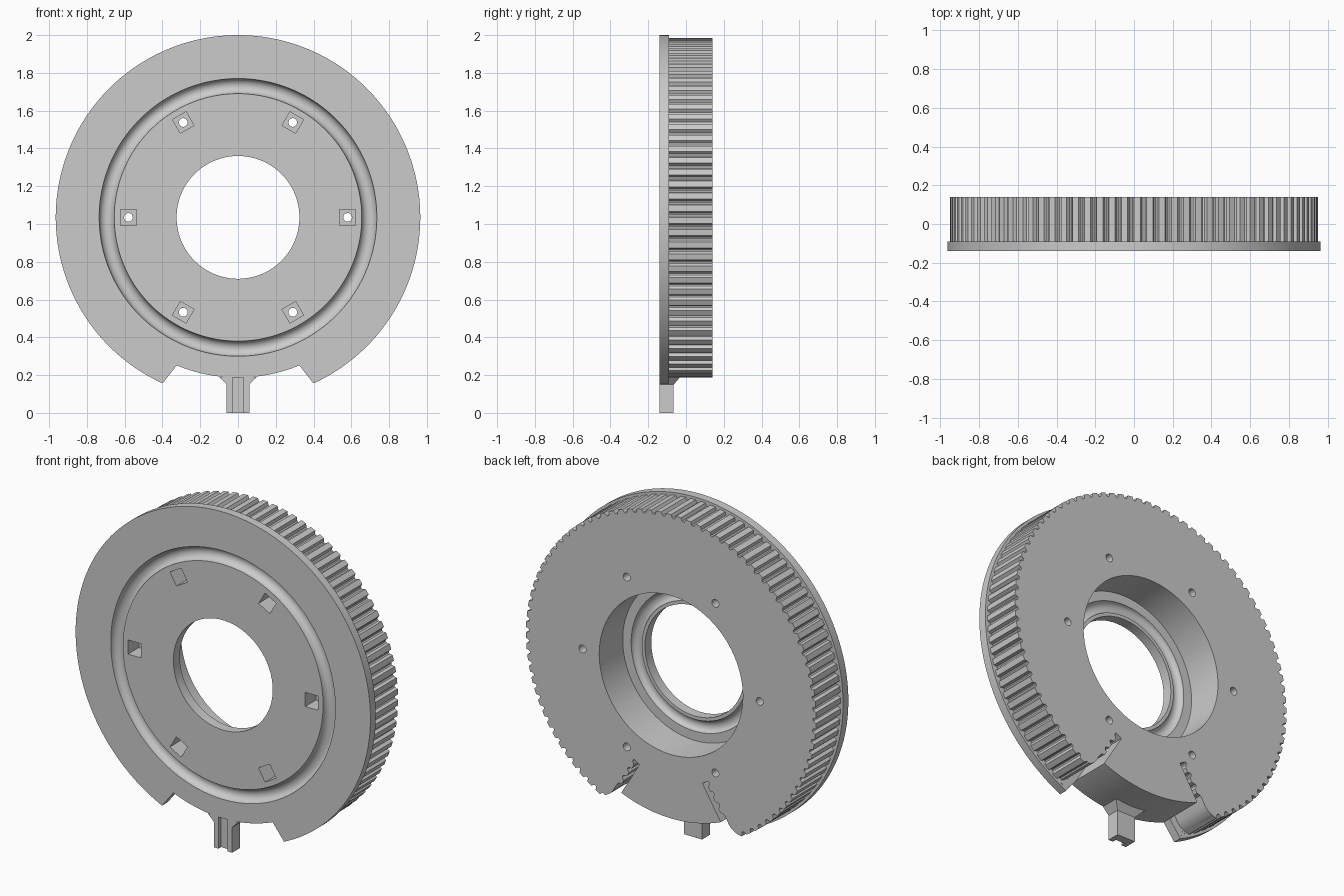
import bpy, bmesh
from math import sin, cos, pi, radians, hypot

cube = bpy.data.objects.get("Cube")
if cube:
    bpy.data.objects.remove(cube, do_unlink=True)

CZ = 1.035                     # height of the wheel axis
FRONT, FLANGE, BACK = -0.14, -0.09, 0.14
TEETH, STEPS = 92, 8

grey = bpy.data.materials.new("plain grey")
grey.use_nodes = True
grey.diffuse_color = (0.6, 0.6, 0.6, 1)
grey.node_tree.nodes["Principled BSDF"].inputs["Base Color"].default_value = (0.6, 0.6, 0.6, 1)


def finish(bm, name):
    bmesh.ops.recalc_face_normals(bm, faces=bm.faces[:])
    mesh = bpy.data.meshes.new(name)
    bm.to_mesh(mesh)
    bm.free()
    mesh.materials.append(grey)
    ob = bpy.data.objects.new(name, mesh)
    bpy.context.collection.objects.link(ob)
    return ob


def bridge(bm, a, b):
    for i in range(len(a)):
        j = (i + 1) % len(a)
        bm.faces.new((a[i], a[j], b[j], b[i]))


def prisms(name, outlines, y0, y1):
    """Extrude outlines, given about the wheel axis, along y."""
    bm = bmesh.new()
    for pts in outlines:
        a, b = ([bm.verts.new((x, y, z + CZ)) for x, z in pts] for y in (y0, y1))
        bridge(bm, a, b)
        bm.faces.new(a)
        bm.faces.new(b)
    return finish(bm, name)


def groove(r0, r1, y, depth, n=10):
    """Rounded channel section running from radius r0 to r1."""
    mid, half = (r0 + r1) / 2, (r1 - r0) / 2
    return [(mid - half * cos(pi * i / n), y + depth * sin(pi * i / n), 0) for i in range(n + 1)]


def polar(r, a):
    return (r * cos(a), r * sin(a))


# wheel section: radius, y, and how strongly the teeth modulate the radius
SEAT = -0.08
section = [(0.325, FRONT, 0)] + groove(0.655, 0.735, FRONT, 0.04)
section += [(0.965, FRONT, 0), (0.965, FLANGE, 0), (0.95, FLANGE, 1), (0.95, BACK, 1),
            (0.47, BACK, 0), (0.47, SEAT, 0)]
section += groove(0.415, 0.345, SEAT, -0.03) + [(0.325, SEAT, 0)]

# wheel: section swept round the axis
bm = bmesh.new()
rings = []
count = TEETH * STEPS
for k in range(count):
    dip = 0.022 * max(0, sin(2 * pi * k / STEPS)) ** 0.5 if k % STEPS < STEPS // 2 else 0
    a = 2 * pi * k / count
    ring = []
    for r, y, toothed in section:
        x, z = polar(r - dip * toothed, a)
        ring.append(bm.verts.new((x, y, z + CZ)))
    rings.append(ring)
for k in range(count):
    bridge(bm, rings[k - 1], rings[k])
wheel = finish(bm, "toothed_wheel")

# gap in the rim at the bottom
arc = [polar(0.848, radians(-112.5 + 45 * i / 40)) for i in range(41)]
gap = arc + [(0.4, -0.88), (0.48, -0.985), (0.48, -1.2),
             (-0.48, -1.2), (-0.48, -0.985), (-0.4, -0.88)]

# slits for the belt ends, toothed on their outer wall
start, end = (0.205, -0.585), (0.324, -0.78)
length = hypot(end[0] - start[0], end[1] - start[1])
ux, uz = (end[0] - start[0]) / length, (end[1] - start[1]) / length
slit = [(0.36, -0.95), end, start]
for i in range(25):
    t = 0.2 * i / 24
    w = 0.026 + 0.02 * max(0, sin(2 * pi * t / 0.065 + 0.6)) ** 0.5
    slit.append((start[0] + ux * t - uz * w, start[1] + uz * t + ux * w))
slit += [(0.365, -0.758), (0.378, -0.783), (0.398, -0.806), (0.425, -0.822),
         (0.455, -0.83), (0.55, -0.88), (0.5, -1.1)]
slits = [slit, [(-x, z) for x, z in slit]]

# nut pockets and bolt holes
pockets, holes = [], []
for i in range(6):
    a = pi * i / 3
    cx, cz = polar(0.58, a)
    corners = [polar(0.059, a + pi / 4 + pi * j / 2) for j in range(4)]
    circle = [polar(0.023, 2 * pi * j / 24) for j in range(24)]
    pockets.append([(cx + x, cz + z) for x, z in corners])
    holes.append([(cx + x, cz + z) for x, z in circle])

cutters = [prisms("gap_cutter", [gap], -0.3, 0.3),
           prisms("slit_cutter", slits, FLANGE + 0.001, 0.3),
           prisms("pocket_cutter", pockets, -0.3, -0.04),
           prisms("hole_cutter", holes, -0.3, 0.3)]
bpy.context.view_layer.objects.active = wheel
for cutter in cutters:
    mod = wheel.modifiers.new(cutter.name, "BOOLEAN")
    mod.operation, mod.solver, mod.object = "DIFFERENCE", "EXACT", cutter
    cutter.hide_render = True
    bpy.ops.object.modifier_apply(modifier=mod.name)
for cutter in cutters:
    bpy.data.objects.remove(cutter, do_unlink=True)

# slotted peg under the wheel, flaring into the rim
bm = bmesh.new()
levels = []
for z, half, back in ((0, 0.06, -0.065), (0.15, 0.06, -0.065), (0.191, 0.1, -0.03)):
    right = [(0.03, FRONT + 0.025), (0.03, FRONT), (half, FRONT), (half, back)]
    plan = right + [(-x, y) for x, y in reversed(right)]
    levels.append([bm.verts.new((x, y, z)) for x, y in plan])
bridge(bm, levels[0], levels[1])
bridge(bm, levels[1], levels[2])
bm.faces.new(levels[0])
bm.faces.new(levels[2])
peg = finish(bm, "slotted_peg")

# smooth curved surfaces, sharp edges kept
bpy.ops.object.select_all(action="DESELECT")
wheel.select_set(True)
bpy.context.view_layer.objects.active = wheel
bpy.ops.object.shade_smooth_by_angle(angle=radians(30))
